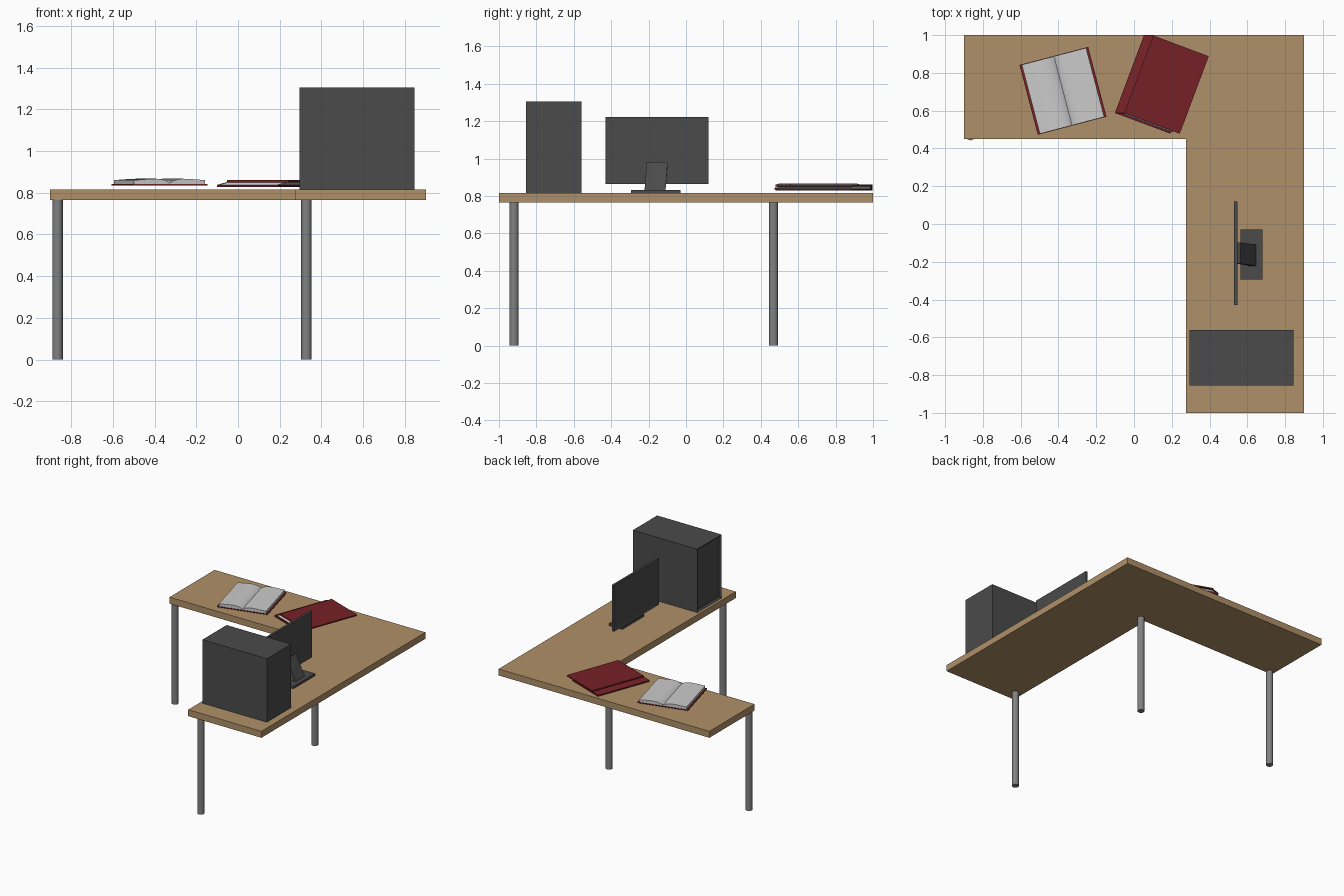
import bpy, bmesh, math
from mathutils import Matrix

if "Cube" in bpy.data.objects:
    bpy.data.objects.remove(bpy.data.objects["Cube"])


def material(name, rgb):
    m = bpy.data.materials.new(name)
    m.diffuse_color = (*rgb, 1)
    m.use_nodes = True
    m.node_tree.nodes["Principled BSDF"].inputs["Base Color"].default_value = m.diffuse_color
    return m


WOOD = material("wood", (0.43, 0.28, 0.14))
DARK = material("dark_plastic", (0.07, 0.07, 0.07))
METAL = material("metal", (0.22, 0.22, 0.22))
RED = material("red_cover", (0.18, 0.015, 0.02))
PAPER = material("paper", (0.62, 0.62, 0.62))


def finish(bm, name, mat, matrix=Matrix(), smooth=False):
    bmesh.ops.recalc_face_normals(bm, faces=bm.faces)
    mesh = bpy.data.meshes.new(name)
    bm.to_mesh(mesh)
    bm.free()
    if smooth:
        mesh.polygons.foreach_set("use_smooth", [True] * len(mesh.polygons))
        mesh.set_sharp_from_angle(angle=math.radians(40))
    mesh.materials.append(mat)
    ob = bpy.data.objects.new(name, mesh)
    ob.matrix_world = matrix
    bpy.context.collection.objects.link(ob)
    return ob


def prism(name, mat, pts, offset, matrix=Matrix(), smooth=False):
    """Extrude a closed 3D outline along an offset vector."""
    bm = bmesh.new()
    face = bm.faces.new([bm.verts.new(p) for p in pts])
    ext = bmesh.ops.extrude_face_region(bm, geom=[face])["geom"]
    bmesh.ops.translate(bm, vec=offset,
                        verts=[v for v in ext if isinstance(v, bmesh.types.BMVert)])
    return finish(bm, name, mat, matrix, smooth)


def box(name, mat, x, y, z, matrix=Matrix(), rim=0, depth=0):
    """Box from ranges; rim and depth sink a panel into the -x face."""
    bm = bmesh.new()
    bmesh.ops.create_cube(bm, size=1)
    for v in bm.verts:
        v.co = [r[0] if c < 0 else r[1] for c, r in zip(v.co, (x, y, z))]
    if rim:
        bm.normal_update()
        side = [f for f in bm.faces if f.normal.x < -0.9]
        bmesh.ops.inset_region(bm, faces=side, thickness=rim)
        for v in side[0].verts:
            v.co.x += depth
    return finish(bm, name, mat, matrix)


# L-shaped desk top
outline = [(-0.9, 0.45), (0.275, 0.45), (0.275, -1), (0.9, -1), (0.9, 1), (-0.9, 1)]
prism("desk_top", WOOD, [(x, y, 0.765) for x, y in outline], (0, 0, 0.05))

# Three round legs along the inner edge
for i, (x, y) in enumerate([(-0.865, 0.468), (0.328, 0.468), (0.328, -0.92)]):
    bm = bmesh.new()
    bmesh.ops.create_cone(bm, cap_ends=True, segments=16, radius1=0.025,
                          radius2=0.025, depth=0.765)
    finish(bm, f"leg_{i + 1}", METAL, Matrix.Translation((x, y, 0.3825)), True)

# Computer tower with sunken front panel
box("computer_tower", DARK, (0.295, 0.845), (-0.855, -0.56), (0.815, 1.305),
    rim=0.018, depth=0.012)

# Monitor: framed screen, slanted neck and foot
box("monitor_screen", DARK, (0.53, 0.548), (-0.43, 0.12), (0.865, 1.222),
    rim=0.012, depth=0.004)
box("monitor_foot", DARK, (0.565, 0.68), (-0.295, -0.03), (0.815, 0.832))
neck = [(0.61, -0.222, 0.825), (0.65, -0.222, 0.825),
        (0.565, -0.21, 0.982), (0.545, -0.21, 0.97)]
prism("monitor_neck", DARK, neck, (0, 0.112, 0))

# Open book: cover, then two bulging halves of pages
place = Matrix.Translation((-0.376, 0.705, 0)) @ Matrix.Rotation(math.radians(14.7), 4, 'Z')
box("open_book_cover", RED, (-0.188, 0.188), (-0.191, 0.191), (0.834, 0.842), place)
curve = [(0, 0.846), (0.008, 0.852), (0.02, 0.858), (0.04, 0.864), (0.065, 0.867),
         (0.1, 0.866), (0.14, 0.863), (0.176, 0.860)]
for side, name in ((-1, "left"), (1, "right")):
    prof = [(0, 0.841)] + curve + [(0.176, 0.841)]
    prism(f"open_book_{name}_pages", PAPER, [(side * x, -0.189, z) for x, z in prof],
          (0, 0.378, 0), place, True)

# Closed book, slumped sideways: two covers, slanted spine and pages
turn = Matrix.Rotation(math.radians(-20.5), 4, 'Z')
low = Matrix.Translation((0.1225, 0.738, 0)) @ turn
high = Matrix.Translation((0.172, 0.738, 0)) @ turn
w, h = 0.157, 0.219
box("closed_book_lower_cover", RED, (-w, w), (-h, h), (0.828, 0.838), low)
box("closed_book_upper_cover", RED, (-w, w), (-h, h), (0.850, 0.860), high)
shift = turn.inverted() @ (high.translation - low.translation)


def slanted(name, mat, x0, x1, y):
    """Sheared slab following the offset between the two covers."""
    pts = [(x0, -y, 0.837), (x1, -y, 0.837), (x1, y, 0.837), (x0, y, 0.837)]
    prism(name, mat, pts, (shift.x, shift.y, 0.014), low)


slanted("closed_book_spine", RED, -w, -w + 0.008, h)
slanted("closed_book_pages", PAPER, -w + 0.008, w - 0.01, h - 0.01)
